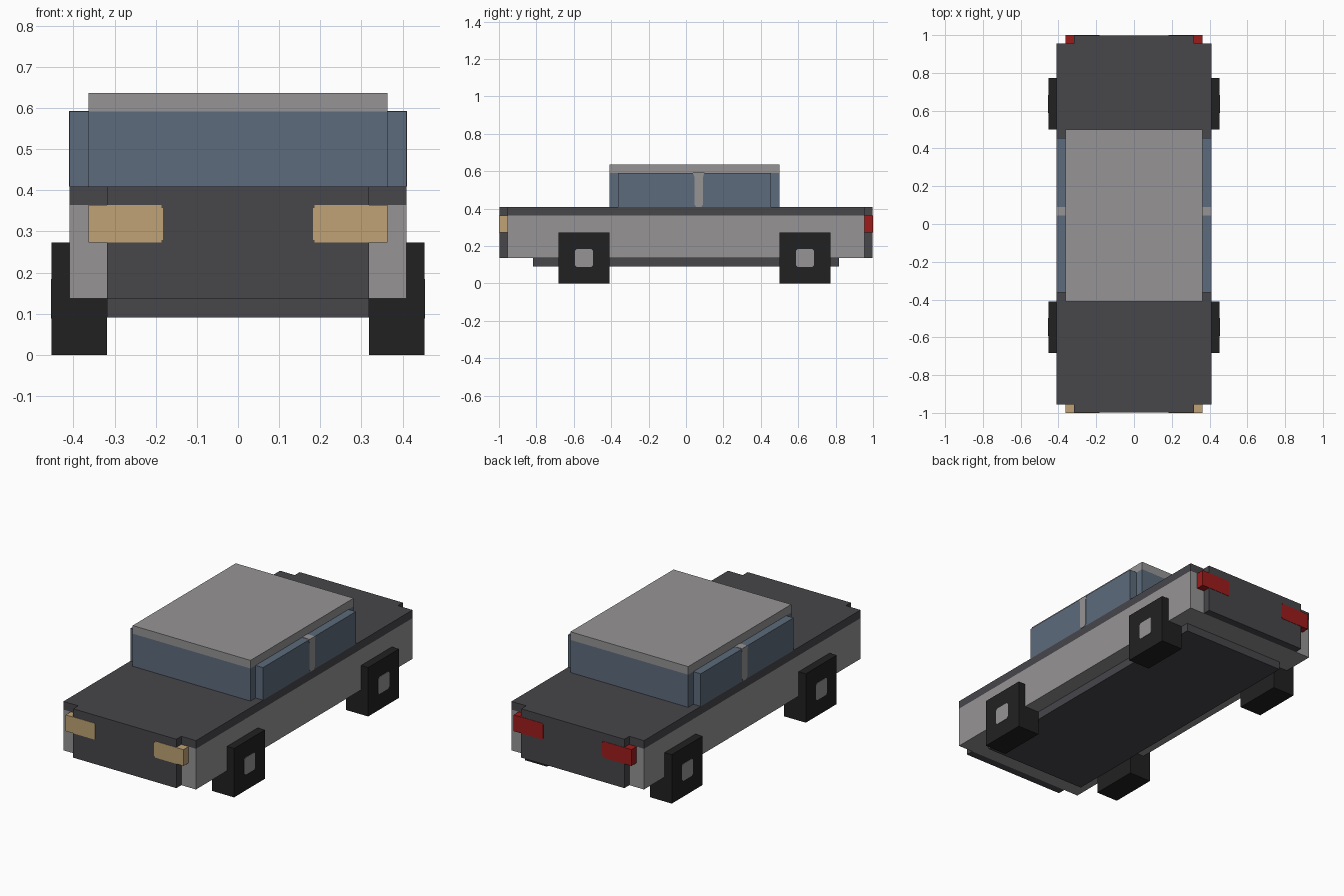
import bpy, bmesh

cube = bpy.data.objects.get("Cube")
if cube:
    bpy.data.objects.remove(cube, do_unlink=True)

U = 1 / 22  # the car sits on a grid of 44 units per length


def material(name, rgb):
    lin = [((c / 255 + 0.055) / 1.055) ** 2.4 for c in rgb] + [1.0]
    m = bpy.data.materials.new(name)
    m.use_nodes = True
    m.diffuse_color = lin
    m.node_tree.nodes["Principled BSDF"].inputs["Base Color"].default_value = lin
    return m


SILVER = material("silver grey", (150, 148, 149))
DARK = material("charcoal grey", (71, 70, 74))
GLASS = material("window blue", (93, 107, 124))
AMBER = material("headlight tan", (191, 162, 117))
RED = material("tail light red", (158, 28, 28))
TYRE = material("tyre black", (33, 33, 33))


def prism(name, mat, outline, axis, a, b):
    """Extrude a 2D outline along axis (0 = x, 1 = y) from a to b, in grid units."""
    bm = bmesh.new()

    def ring(t):
        pts = [(t, p, q) if axis == 0 else (p, t, q) for p, q in outline]
        return [bm.verts.new([c * U for c in v]) for v in pts]

    lo, hi = ring(a), ring(b)
    n = len(lo)
    bm.faces.new(lo)
    bm.faces.new(hi)
    for i in range(n):
        j = (i + 1) % n
        bm.faces.new((lo[i], lo[j], hi[j], hi[i]))
    bmesh.ops.recalc_face_normals(bm, faces=bm.faces)
    mesh = bpy.data.meshes.new(name)
    bm.to_mesh(mesh)
    bm.free()
    mesh.materials.append(mat)
    ob = bpy.data.objects.new(name, mesh)
    bpy.context.collection.objects.link(ob)
    return ob


def box(name, mat, x0, x1, y0, y1, z0, z1):
    return prism(name, mat, [(y0, z0), (y1, z0), (y1, z1), (y0, z1)], 0, x0, x1)


# Body, from the underside up
box("chassis", DARK, -7, 7, -18, 18, 2, 3)
box("lower_body", SILVER, -9, 9, -21, 21, 3, 8)
box("upper_deck", DARK, -9, 9, -21, 21, 8, 9)

# Cabin
box("cabin_glass", GLASS, -8, 8, -9, 11, 9, 13)
box("roof", SILVER, -8, 8, -9, 11, 13, 14)

# Nose and tail panels with wrap-around lamps
for end, s, mat in (("front", -1, AMBER), ("rear", 1, RED)):
    box(end + "_panel", DARK, -7, 7, s * 21, s * 21.96, 3, 9)
    for side, k in (("left", 1), ("right", -1)):
        outline = [(8, 6), (4.1, 6), (4.1, 6.15), (4, 6.15),
                   (4, 7.85), (4.1, 7.85), (4.1, 8), (8, 8)]
        prism(f"{end}_lamp_{side}", mat, [(k * x, z) for x, z in outline],
              1, s * 21, s * 22)

# Parts on both sides
for side, k in (("left", 1), ("right", -1)):
    box("side_window_" + side, GLASS, k * 8, k * 9, -8, 10, 9, 13)

    # Door pillar: a thin strip on the glass, flared at the top
    pillar = [(1.2, 9), (1.8, 9), (2.0, 9.3), (2.0, 12.5), (2.15, 13.03),
              (0.8, 13.03), (1.0, 12.5), (1.0, 9.3)]
    prism("door_pillar_" + side, SILVER, pillar, 0, k * 9, k * 9.04)
    box("pillar_cap_" + side, SILVER, k * 8, k * 9, 1, 2, 13, 13.04)

    # Wheels with painted hubs
    for end, y in (("front", -12), ("rear", 14)):
        box(f"{end}_wheel_{side}", TYRE, k * 7, k * 9.97, y - 3, y + 3, 0, 6)
        r, c = 1.05, 0.85
        hub = [(-c, -r), (c, -r), (r, -c), (r, c), (c, r), (-c, r), (-r, c), (-r, -c)]
        prism(f"{end}_hub_{side}", SILVER, [(y + p, 3 + q) for p, q in hub],
              0, k * 9.97, k * 10.01)
